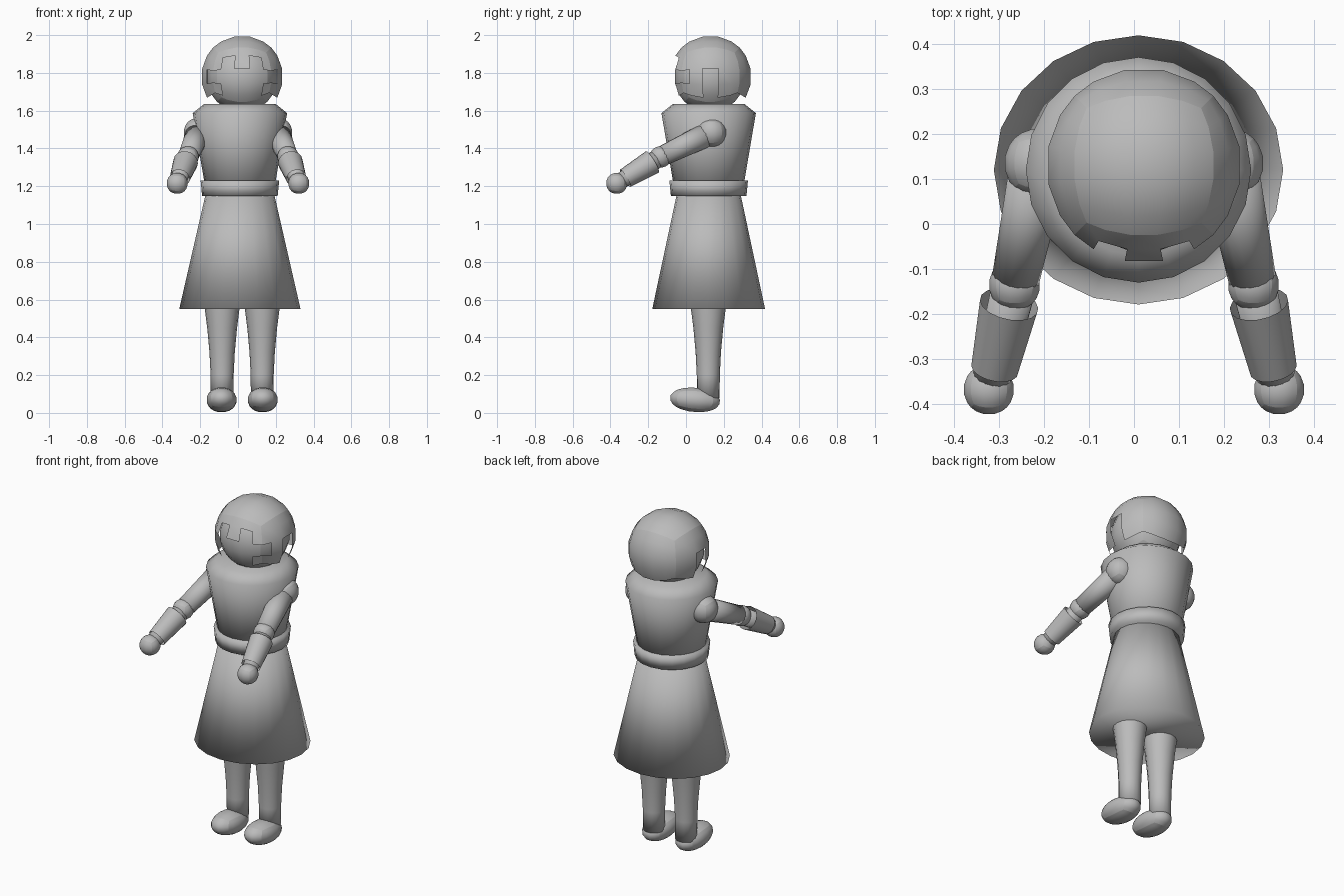
import bpy, bmesh, math
from mathutils import Vector, Matrix

if "Cube" in bpy.data.objects:
    bpy.data.objects.remove(bpy.data.objects["Cube"])

grey = bpy.data.materials.new("plain grey")
grey.diffuse_color = (0.5, 0.5, 0.5, 1)
grey.use_nodes = True
grey.node_tree.nodes["Principled BSDF"].inputs["Base Color"].default_value = grey.diffuse_color


def finish(name, bm):
    bmesh.ops.recalc_face_normals(bm, faces=bm.faces)
    for f in bm.faces:
        f.smooth = True
    mesh = bpy.data.meshes.new(name)
    bm.to_mesh(mesh)
    bm.free()
    mesh.materials.append(grey)
    obj = bpy.data.objects.new(name, mesh)
    bpy.context.collection.objects.link(obj)
    return obj


def ball(name, center, radii, remove=None, turn=None):
    """Cube of 5 x 5 cells per side blown up to a ball; remove(face centre) drops cells."""
    bm = bmesh.new()
    bmesh.ops.create_cube(bm, size=2)
    bmesh.ops.subdivide_edges(bm, edges=bm.edges[:], cuts=4, use_grid_fill=True)
    for e in bm.edges:      # keep the cube seams crisp
        a, b = e.verts[0].co, e.verts[1].co
        e.smooth = sum(abs(abs(p) - 1) < .01 and abs(p - q) < .01 for p, q in zip(a, b)) < 2
    if remove:
        gone = [f for f in bm.faces if remove(f.calc_center_median())]
        bmesh.ops.delete(bm, geom=gone, context='FACES')
    for v in bm.verts:
        n = v.co.normalized()
        p = Vector((n.x * radii[0], n.y * radii[1], n.z * radii[2]))
        v.co = (turn @ p if turn else p) + Vector(center)
    return finish(name, bm)


def turned(name, base, axis, profile, sides=20, caps=True, squash=1.0):
    """Rings of (distance along axis, radius) joined into a tube."""
    bm = bmesh.new()
    rot = Vector((0, 0, 1)).rotation_difference(Vector(axis).normalized())
    rings = []
    for d, r in profile:
        ring = []
        for i in range(sides):
            a = 2 * math.pi * i / sides
            p = Vector((r * math.cos(a), r * squash * math.sin(a), d))
            ring.append(bm.verts.new(rot @ p + Vector(base)))
        rings.append(ring)
    for lo, hi in zip(rings, rings[1:]):
        for i in range(sides):
            j = (i + 1) % sides
            bm.faces.new((lo[i], lo[j], hi[j], hi[i]))
    if caps:
        bm.faces.new(rings[0][::-1])
        bm.faces.new(rings[-1])
    for e in bm.edges:
        if len(e.link_faces) == 2 and e.calc_face_angle(0) > math.radians(35):
            e.smooth = False
    return finish(name, bm)


def limb(name, a, b, r0, r1, caps=True):
    a, b = Vector(a), Vector(b)
    return turned(name, a, b - a, [(0, r0), ((b - a).length, r1)], 16, caps)


# Helmet cells that are open: neck, face window, brow notches and ear slots
def helmet_gap(c):
    x, y, z = c
    if z < -.6:
        return True
    front, side = y < -.99, abs(x) > .99
    if front:
        if abs(z) < .2:
            return True
        if -.6 < z < -.2:
            return abs(x) < .6
        if .2 < z < .6:
            return .2 < abs(x) < .6
    if side:
        if abs(z) < .2 and y < -.6:
            return True
        return abs(y) < .2 and -.6 < z < .2
    return False


# Head and helmet
ball("head", (.022, .125, 1.78), (.19, .19, .19))
ball("helmet", (.022, .13, 1.78), (.22, .22, .22), helmet_gap)

# Torso, belt and skirt
up = (0, 0, 1)
turned("torso", (.01, .12, 0), up, [(1.15, .176), (1.587, .25), (1.635, .19)])
turned("belt", (.01, .12, 0), up, [(1.148, .2), (1.23, .208)])
turned("skirt", (.01, .12, 0), up, [(.55, .321), (1.16, .181)], squash=.93)

for s, side in ((-1, "left"), (1, "right")):
    # Legs and feet
    x = .022 + s * .106
    turned(side + "_leg", (x, .118, 0), up,
           [(.08, .06), (.2, .061), (.32, .067), (.45, .079), (.56, .093), (.65, .1)], 16)
    ball(side + "_foot", (x + s * .003, .048, .069), (.081, .136, .066),
         turn=Matrix.Rotation(math.radians(-5), 3, 'X'))
    # Arms, gauntlets and hands
    shoulder = (s * .21, .135, 1.485)
    elbow = (s * .265, -.135, 1.355)
    hand = (s * .322, -.367, 1.215)
    ball(side + "_shoulder", shoulder, (.079, .079, .079))
    limb(side + "_upper_arm", shoulder, elbow, .066, .053)
    ball(side + "_elbow", elbow, (.058, .058, .058))
    limb(side + "_forearm", elbow, hand, .05, .042)
    limb(side + "_gauntlet", (s * .277, -.178, 1.329), (s * .309, -.322, 1.242), .066, .053, False)
    ball(side + "_hand", hand, (.057, .057, .057))
